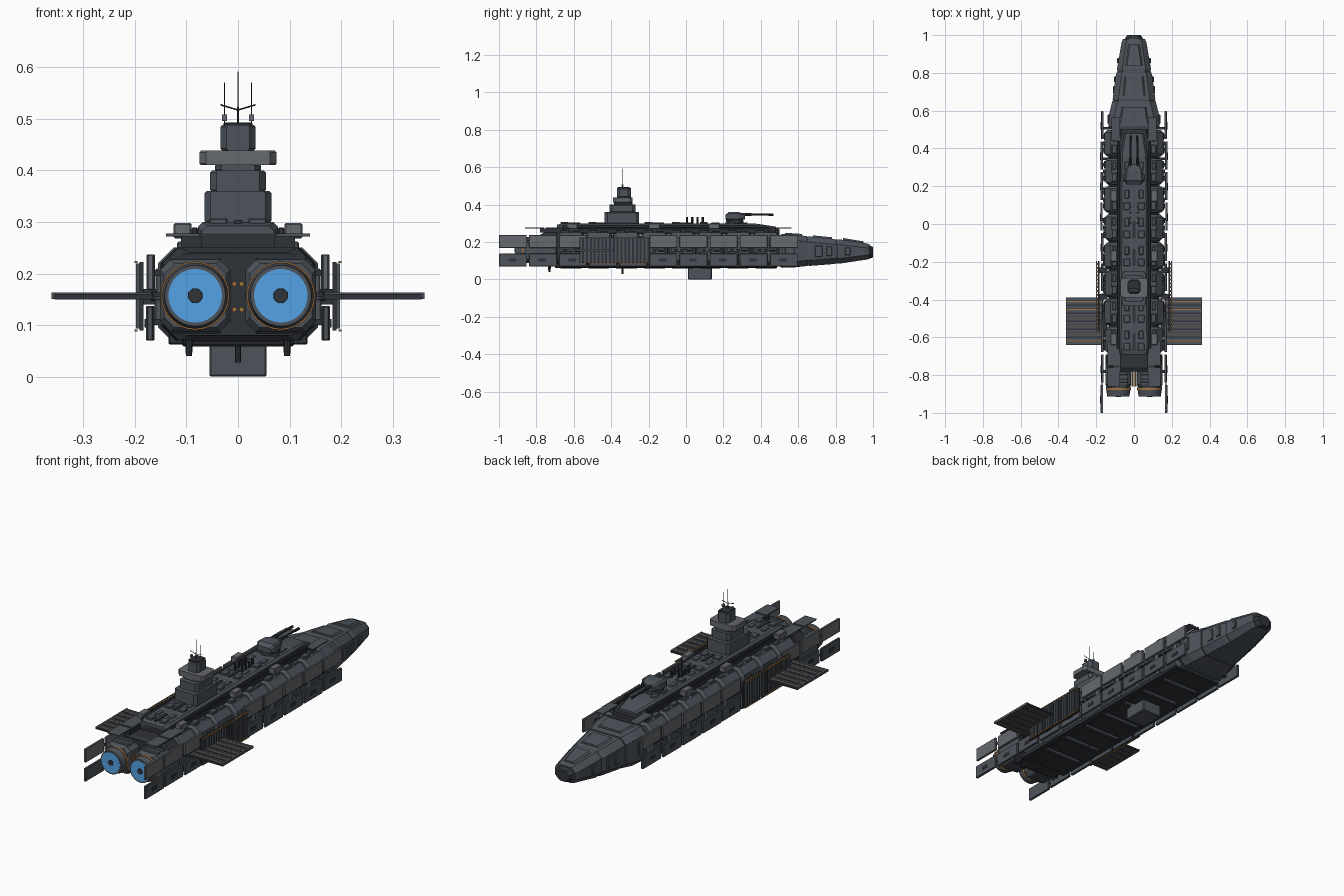
import bpy, bmesh, math, random
from mathutils import Matrix, Vector
random.seed(4)

def mat(name, c):
    m = bpy.data.materials.new(name)
    m.diffuse_color = (*c, 1)
    return m

HULL = mat("hull_grey", (0.075, 0.088, 0.105))
LIGHT = mat("plate_grey", (0.13, 0.14, 0.155))
DARK = mat("dark_grey", (0.028, 0.032, 0.038))
GLOW = mat("engine_blue", (0.09, 0.36, 0.78))
RUST = mat("copper", (0.36, 0.17, 0.05))

def finish(name, bm, m):
    bmesh.ops.recalc_face_normals(bm, faces=bm.faces)
    me = bpy.data.meshes.new(name)
    bm.to_mesh(me)
    bm.free()
    me.materials.append(m)
    ob = bpy.data.objects.new(name, me)
    bpy.context.collection.objects.link(ob)
    return ob

def boxes(name, items, m, bevel=0.0, mirror=False):
    """items: (x0, x1, y0, y1, z0, z1); mirror repeats them at -x"""
    bm = bmesh.new()
    if mirror:
        items = list(items) + [(-b, -a, *r) for a, b, *r in items]
    for x0, x1, y0, y1, z0, z1 in items:
        bmesh.ops.create_cube(bm, size=1, matrix=Matrix.Translation(
            ((x0 + x1) / 2, (y0 + y1) / 2, (z0 + z1) / 2)) @ Matrix.Diagonal((x1 - x0, y1 - y0, z1 - z0, 1)))
    if bevel:
        bmesh.ops.bevel(bm, geom=bm.edges[:], offset=bevel, segments=1, affect='EDGES')
    return finish(name, bm, m)

def loft(name, secs, m, cx=0.0):
    """secs: (y, half width, z0, z1, chamfer) octagons joined along y"""
    bm = bmesh.new()
    rings = []
    for y, w, a, b, c in secs:
        pts = [(w, a + c), (w, b - c), (w - c, b), (c - w, b), (-w, b - c), (-w, a + c), (c - w, a), (w - c, a)]
        rings.append([bm.verts.new((cx + x, y, z)) for x, z in pts])
    for r, s in zip(rings, rings[1:]):
        for i in range(8):
            bm.faces.new((r[i], r[(i + 1) % 8], s[(i + 1) % 8], s[i]))
    bm.faces.new(rings[0])
    bm.faces.new(rings[-1])
    return finish(name, bm, m)

def rods(name, items, m, n=12):
    """items: (start, end, start radius, end radius)"""
    bm = bmesh.new()
    for p, q, r1, r2 in items:
        p, q = Vector(p), Vector(q)
        rot = (q - p).to_track_quat('Z', 'Y').to_matrix().to_4x4()
        bmesh.ops.create_cone(bm, cap_ends=True, segments=n, radius1=r1, radius2=r2,
                              depth=(q - p).length, matrix=Matrix.Translation((p + q) / 2) @ rot)
    return finish(name, bm, m)

# hull core and armoured hull segments
loft("hull_core", [(-0.78, 0.135, 0.08, 0.24, 0.03), (0.64, 0.115, 0.08, 0.225, 0.03)], DARK)
ys = [-0.69 + 0.149 * i for i in range(9)]
for i, (a, b) in enumerate(zip(ys, ys[1:])):
    w = 0.155 if i % 2 else 0.15
    a, b, e = a + 0.005, b - 0.005, 0.012
    loft(f"hull_segment_{i}", [(a, w - e, 0.075, 0.24, 0.028), (a + e, w, 0.066, 0.25, 0.03),
                               (b - e, w, 0.066, 0.25, 0.03), (b, w - e, 0.075, 0.24, 0.028)], HULL)
loft("stern_block", [(-0.775, 0.12, 0.085, 0.24, 0.03), (-0.76, 0.145, 0.07, 0.25, 0.03),
                     (-0.69, 0.15, 0.07, 0.25, 0.03)], DARK)

# tapered bow
loft("bow_base", [(0.5, 0.125, 0.068, 0.236, 0.03), (0.515, 0.135, 0.062, 0.242, 0.03),
                  (0.58, 0.132, 0.064, 0.24, 0.03), (0.65, 0.115, 0.072, 0.23, 0.03)], HULL)
loft("bow_middle", [(0.645, 0.108, 0.076, 0.225, 0.03), (0.66, 0.113, 0.072, 0.23, 0.03),
                    (0.79, 0.096, 0.082, 0.216, 0.03), (0.81, 0.088, 0.086, 0.21, 0.03)], HULL)
loft("bow_front", [(0.8, 0.085, 0.086, 0.213, 0.028), (0.82, 0.09, 0.084, 0.214, 0.028),
                   (0.96, 0.066, 0.105, 0.193, 0.024), (0.98, 0.058, 0.109, 0.188, 0.022)], HULL)
loft("bow_tip", [(0.97, 0.056, 0.108, 0.189, 0.022), (1.0, 0.036, 0.117, 0.172, 0.02)], DARK)
for i, (y0, y1, w0, w1, z0, z1) in enumerate([(0.53, 0.62, 0.08, 0.065, 0.249, 0.243),
                                              (0.68, 0.78, 0.06, 0.05, 0.235, 0.225),
                                              (0.84, 0.95, 0.045, 0.03, 0.221, 0.203)]):
    loft(f"bow_top_plate_{i}", [(y0, w0, 0.18, z0, 0.008), (y1, w1, 0.17, z1, 0.008)], HULL)
boxes("bow_side_panels", [(0.12, 0.139, 0.53, 0.58, 0.12, 0.19), (0.09, 0.111, 0.69, 0.73, 0.12, 0.18),
                          (0.09, 0.105, 0.75, 0.78, 0.125, 0.175), (0.06, 0.089, 0.85, 0.88, 0.13, 0.17)],
      HULL, 0.003, True)

# segment surface details: roof hatches, side panels, slots, belly plates
roof, side, slot, belly = [], [], [], []
for i, y in enumerate(ys[:-1]):
    roof += [(0.09, 0.118, y + 0.02, y + 0.065, 0.245, 0.262), (0.095, 0.115, y + 0.085, y + 0.125, 0.245, 0.257)]
    side += [(0.145, 0.162, y + 0.02, y + 0.08, 0.10, 0.15), (0.145, 0.16, y + 0.09, y + 0.13, 0.15, 0.21)]
    slot += [(0.15, 0.164, y + 0.03 + k * 0.035, y + 0.05 + k * 0.035, 0.155, 0.163) for k in range(3)]
    belly += [(-0.11, 0.11, y + 0.015, y + 0.134, 0.059, 0.075)]
boxes("roof_hatches", roof, HULL, 0.003, True)
boxes("side_panels", side, HULL, 0.003, True)
boxes("side_slots", slot, DARK, 0, True)
boxes("belly_plates", belly, DARK, 0.004)
boxes("belly_rails", [(0.105, 0.135, -0.70, 0.48, 0.062, 0.085)], DARK, 0.003, True)

# raised spine along the roof
loft("dorsal_deck", [(-0.69, 0.088, 0.24, 0.278, 0.008), (0.42, 0.088, 0.24, 0.278, 0.008),
                     (0.5, 0.07, 0.24, 0.27, 0.008)], DARK)
loft("dorsal_spine", [(-0.69, 0.07, 0.26, 0.292, 0.01), (-0.66, 0.078, 0.26, 0.3, 0.01),
                      (0.36, 0.072, 0.26, 0.3, 0.01), (0.48, 0.05, 0.26, 0.282, 0.008)], HULL)
boxes("spine_rails", [(0.078, 0.09, -0.66, 0.44, 0.275, 0.289)], DARK, 0.002, True)
hatch = []
for y in ys[:7]:
    hatch += [(0.02, 0.055, y + 0.02, y + 0.06, 0.29, 0.308), (0.025, 0.05, y + 0.08, y + 0.125, 0.29, 0.305)]
boxes("spine_hatches", hatch, HULL, 0.003, True)
boxes("spine_vents", [(-0.008, 0.008, y + 0.02, y + 0.11, 0.29, 0.304) for y in ys[:5]], DARK)

# flat outrigger decks with equipment boxes
boxes("outrigger_decks", [(0.075, 0.14, -0.86, -0.76, 0.272, 0.278), (0.075, 0.14, -0.75, -0.62, 0.272, 0.278),
                          (0.075, 0.12, 0.44, 0.565, 0.272, 0.277)], HULL, 0, True)
boxes("outrigger_posts", [(0.095, 0.11, -0.70, -0.66, 0.24, 0.275), (0.095, 0.11, 0.45, 0.48, 0.22, 0.274),
                          (0.07, 0.11, -0.78, -0.68, 0.25, 0.272)], DARK, 0, True)
boxes("deck_boxes", [(0.09, 0.125, y, y + 0.06, 0.268, 0.298) for y in (-0.64, -0.2, 0.12)], LIGHT, 0.003, True)

# command tower
tower = [(0.065, -0.435, -0.25, 0.298, 0.36), (0.054, -0.41, -0.27, 0.358, 0.4), (0.045, -0.385, -0.285, 0.398, 0.412),
         (0.034, -0.37, -0.295, 0.438, 0.488)]
for i, (w, y0, y1, z0, z1) in enumerate(tower):
    loft(f"tower_level_{i}", [(y0, w - 0.012, z0, z1, 0.004), (y0 + 0.015, w, z0, z1, 0.004),
                              (y1 - 0.015, w, z0, z1, 0.004), (y1, w - 0.012, z0, z1, 0.004)], HULL)
loft("tower_bridge", [(-0.39, 0.062, 0.41, 0.438, 0.003), (-0.375, 0.075, 0.41, 0.438, 0.003),
                      (-0.30, 0.075, 0.41, 0.438, 0.003), (-0.285, 0.062, 0.41, 0.438, 0.003)], LIGHT)
boxes("tower_top", [(-0.028, 0.028, -0.365, -0.3, 0.486, 0.493)], DARK, 0.002)
rods("masts", [((0, -0.34, 0.49), (0, -0.34, 0.592), 0.002, 0.001)] +
     [r for s in (1, -1) for r in (((s * 0.026, -0.34, 0.49), (s * 0.026, -0.34, 0.57), 0.001, 0.001),
                                   ((0, -0.34, 0.517), (s * 0.034, -0.34, 0.527), 0.0015, 0.0015))], DARK, 6)
boxes("mast_sensors", [(0.021, 0.031, -0.346, -0.334, 0.496, 0.508)], LIGHT, 0, True)

# forward gun turret and launch tubes
loft("turret", [(0.21, 0.04, 0.32, 0.345, 0.006), (0.23, 0.05, 0.315, 0.36, 0.008),
                (0.28, 0.045, 0.315, 0.36, 0.008), (0.315, 0.03, 0.32, 0.35, 0.006)], HULL)
rods("turret_ring", [((0, 0.26, 0.295), (0, 0.26, 0.32), 0.05, 0.045)], DARK, 16)
rods("gun_barrels", [r for x in (-0.018, 0.018) for r in (
    ((x, 0.29, 0.346), (x, 0.465, 0.346), 0.005, 0.005), ((x, 0.30, 0.346), (x, 0.35, 0.346), 0.008, 0.008),
    ((x, 0.44, 0.346), (x, 0.468, 0.346), 0.007, 0.007))], DARK, 8)
rods("launch_tubes", [((x, 0.005 + 0.028 * k, 0.295), (x, 0.005 + 0.028 * k, 0.333), 0.006, 0.006)
                      for x in (-0.02, 0.02) for k in range(4)], DARK, 8)

# floating armour plates along both flanks
upper, lower, inset, struts = [], [], [], []
for i in range(10):
    y = -1.0 + i * 0.161
    o = random.uniform(-0.003, 0.003)
    x = (0.163 if i else 0.165) + o
    if not 3 <= i <= 4:
        upper.append((x, x + 0.012, y, y + 0.148, 0.168, 0.237))
    lower.append((x + 0.001, x + 0.013, y, y + 0.148, 0.07, 0.137))
    inset += [(x + 0.008, x + 0.0155, y + 0.05, y + 0.09, 0.095, 0.112)]
    if i > 0:
        struts += [(0.10, x + 0.004, y + 0.05, y + 0.065, z, z + 0.012) for z in (0.10, 0.195)]
boxes("upper_flank_plates", upper, LIGHT, 0.002, True)
boxes("lower_flank_plates", lower, HULL, 0.002, True)
boxes("flank_plate_insets", inset, DARK, 0, True)
boxes("flank_struts", struts, DARK, 0, True)
boxes("stern_plate_links", [(0.166, 0.172, -0.87, -0.80, z, z + 0.012) for z in (0.10, 0.195)], DARK, 0, True)

# vertical ribbed radiators
boxes("side_radiator", [(0.183, 0.191, -0.57, -0.195, 0.09, 0.222)], DARK, 0, True)
boxes("side_radiator_ribs", [(0.189, 0.198, -0.565 + k * 0.0205, -0.555 + k * 0.0205, 0.093, 0.219)
                             for k in range(18)], HULL, 0, True)
boxes("side_radiator_trim", [(0.195, 0.201, -0.57, -0.195, z, z + 0.004) for z in (0.088, 0.22)], RUST, 0, True)
boxes("side_radiator_mounts", [(0.14, 0.185, y, y + 0.03, 0.14, 0.17) for y in (-0.53, -0.4, -0.26)], DARK, 0, True)

# horizontal radiator wings
boxes("wing_radiator", [(0.165, 0.358, -0.64, -0.388, 0.152, 0.16)], DARK, 0, True)
boxes("wing_radiator_ribs", [(0.168, 0.356, -0.637 + k * 0.021, -0.624 + k * 0.021, 0.15, 0.163)
                             for k in range(12)], HULL, 0, True)
boxes("wing_radiator_lines", [(0.168, 0.356, -0.622 + k * 0.042, -0.618 + k * 0.042, 0.151, 0.162)
                              for k in range(6)], RUST, 0, True)
boxes("wing_tip", [(0.354, 0.361, -0.64, -0.388, 0.151, 0.163)], HULL, 0, True)
boxes("wing_root", [(0.14, 0.17, -0.6, -0.43, 0.147, 0.166)], DARK, 0.003, True)

# twin engines
for s, label in ((-1, "left"), (1, "right")):
    x = s * 0.083
    loft(f"{label}_engine_housing", [(-0.865, 0.06, 0.095, 0.219, 0.02), (-0.85, 0.068, 0.087, 0.227, 0.02),
                                     (-0.70, 0.068, 0.087, 0.227, 0.02)], HULL, x)
    nz = rods(f"{label}_nozzle", [((x, -0.86, 0.157), (x, -0.912, 0.157), 0.066, 0.059)], HULL, 32)
    rods(f"{label}_nozzle_band", [((x, -0.868, 0.157), (x, -0.878, 0.157), 0.0665, 0.0665)], RUST, 32)
    rods(f"{label}_engine_glow", [((x, -0.90, 0.157), (x, -0.914, 0.157), 0.052, 0.052)], GLOW, 32)
    rods(f"{label}_engine_core", [((x, -0.90, 0.157), (x, -0.917, 0.157), 0.016, 0.014)], DARK, 20)
    boxes(f"{label}_engine_ribs", [(x - 0.05, x + 0.05, -0.84 + k * 0.04, -0.82 + k * 0.04, 0.083, 0.232)
                                   for k in range(3)], HULL, 0.003)
rods("stern_pipes", [((x, -0.86, z), (x, -0.75, z), 0.005, 0.005) for x in (-0.007, 0.007) for z in (0.13, 0.18)], RUST, 8)

# keel pod and belly antennas
boxes("keel_pod", [(-0.055, 0.055, 0.01, 0.138, 0.0, 0.075)], HULL, 0.003)
rods("belly_antennas", [((0, -0.34, 0.07), (0, -0.34, 0.028), 0.006, 0.006)] +
     [((x, -0.73, 0.08), (x, -0.73, 0.04), 0.008, 0.006) for x in (-0.095, 0.095)], DARK, 8)
